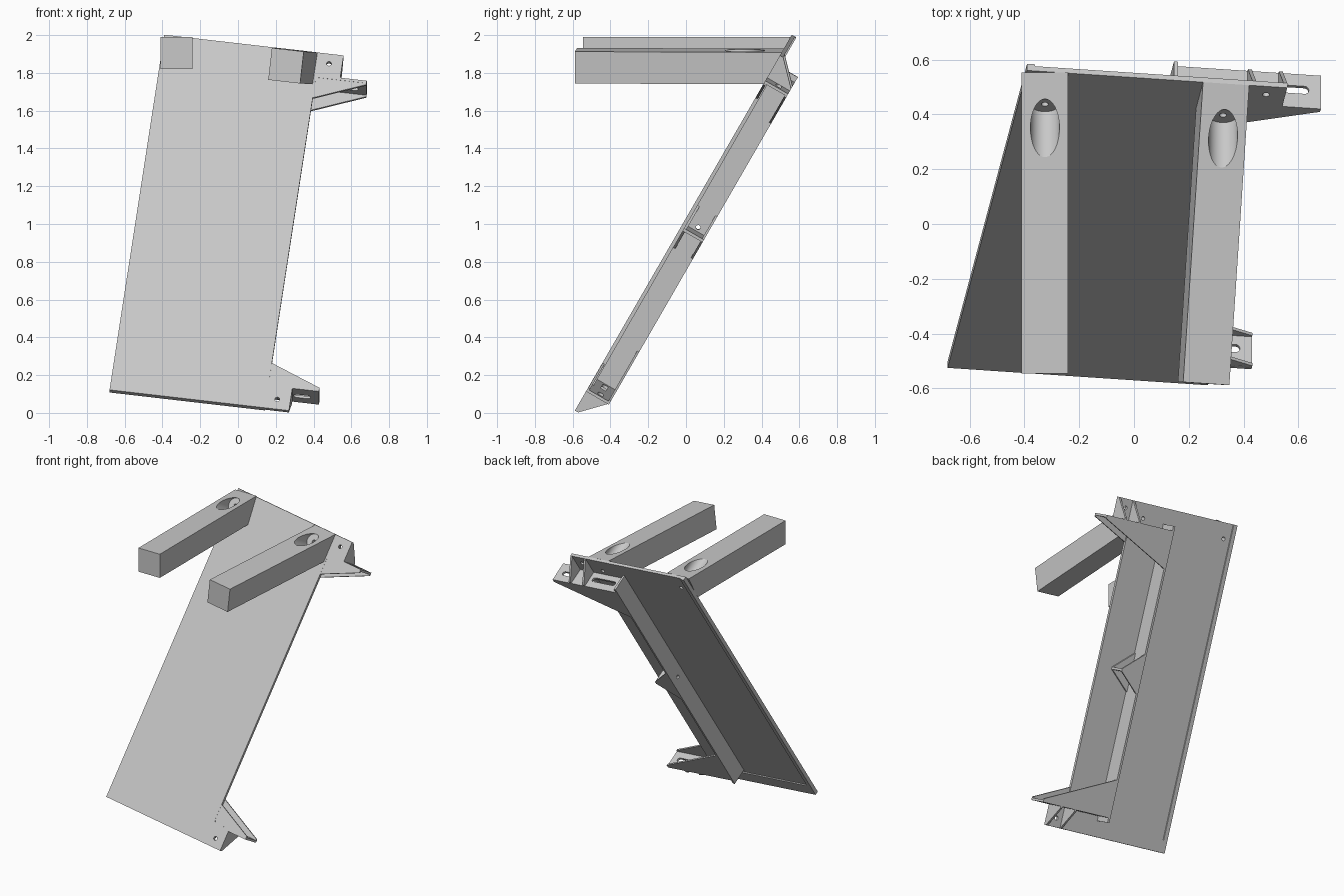
import bpy, bmesh, math
from mathutils import Matrix, Vector

if "Cube" in bpy.data.objects:
    bpy.data.objects.remove(bpy.data.objects["Cube"])

grey = bpy.data.materials.new("light_grey")
grey.use_nodes = True
grey.diffuse_color = (0.58, 0.58, 0.58, 1)
grey.node_tree.nodes["Principled BSDF"].inputs["Base Color"].default_value = (0.58, 0.58, 0.58, 1)

# Panel frame: S runs across, T runs up the slope, N points out of the front
tilt, turn = math.radians(30), math.radians(7.6)
N = Vector((0, -math.cos(tilt), math.sin(tilt)))
slope = Vector((0, math.sin(tilt), math.cos(tilt)))
X = Vector((1, 0, 0))
S = X * math.cos(turn) - slope * math.sin(turn)
T = X * math.sin(turn) + slope * math.cos(turn)
ORIGIN = Vector((-0.68, -0.525, 0.122))
FRAME = Matrix.Translation(ORIGIN) @ Matrix((S, T, N)).transposed().to_4x4()

HEIGHT, WIDTH, EDGE, FLANGE = 2.19, 0.958, 0.83, 0.57
SHEET, DEPTH = 0.012, 0.14


def finish(name, bm, matrix):
    """Turn a bmesh into an object in world space."""
    bm.transform(matrix)
    bmesh.ops.recalc_face_normals(bm, faces=bm.faces)
    mesh = bpy.data.meshes.new(name)
    bm.to_mesh(mesh)
    bm.free()
    mesh.materials.append(grey)
    obj = bpy.data.objects.new(name, mesh)
    bpy.context.collection.objects.link(obj)
    return obj


def prism(name, outline, low, high, axis="n"):
    """Extrude a flat outline along one axis of the panel frame."""
    place = {"n": lambda a, b, c: (a, b, c),
             "t": lambda a, b, c: (a, c, b),
             "s": lambda a, b, c: (c, a, b)}[axis]
    bm = bmesh.new()
    face = bm.faces.new([bm.verts.new(place(a, b, low)) for a, b in outline])
    moved = bmesh.ops.extrude_face_region(bm, geom=[face])["geom"]
    shift = Vector(place(0, 0, high - low))
    bmesh.ops.translate(bm, vec=shift, verts=[v for v in moved if isinstance(v, bmesh.types.BMVert)])
    return finish(name, bm, FRAME)


def rect(a0, b0, a1, b1):
    return [(a0, b0), (a1, b0), (a1, b1), (a0, b1)]


def arc(a, b, radius, start, end, steps=8):
    angles = [math.radians(start + (end - start) * i / steps) for i in range(steps + 1)]
    return [(a + radius * math.cos(q), b + radius * math.sin(q)) for q in angles]


def slot(a0, a1, b, radius):
    return arc(a1, b, radius, -90, 90) + arc(a0, b, radius, 90, 270)


def cut(obj, cutters):
    """Subtract the cutters and keep the result as plain mesh."""
    for c in cutters:
        c.hide_render = True
        mod = obj.modifiers.new("cut", "BOOLEAN")
        mod.operation, mod.solver, mod.object = "DIFFERENCE", "EXACT", c
    graph = bpy.context.evaluated_depsgraph_get()
    mesh = bpy.data.meshes.new_from_object(obj.evaluated_get(graph))
    obj.modifiers.clear()
    obj.data = mesh


def discard(cutters):
    for c in cutters:
        bpy.data.objects.remove(c)


def smooth(obj):
    for o in bpy.context.selected_objects:
        o.select_set(False)
    obj.select_set(True)
    bpy.context.view_layer.objects.active = obj
    bpy.ops.object.shade_smooth_by_angle(angle=math.radians(30))


# Pegs: square bars trimmed flush against the panel, each with a screw bore
def peg(name, front, across, along, opening):
    side, length = 0.17, 1.4
    up = across.cross(along)
    bm = bmesh.new()
    bmesh.ops.create_cube(bm, size=1)
    bmesh.ops.scale(bm, vec=(side, length, side), verts=bm.verts)
    bmesh.ops.translate(bm, vec=(0, length / 2, 0), verts=bm.verts)
    bm.transform(Matrix.Translation(front) @ Matrix((across, along, up)).transposed().to_4x4())
    cutting = bmesh.ops.bisect_plane(bm, geom=bm.verts[:] + bm.edges[:] + bm.faces[:],
                                     plane_co=ORIGIN, plane_no=-N, clear_outer=True)
    bmesh.ops.edgeloop_fill(bm, edges=[e for e in cutting["geom_cut"] if isinstance(e, bmesh.types.BMEdge)])
    obj = finish(name, bm, Matrix())
    a, b, c = FRAME.inverted() @ opening
    bore = prism("bore_cutter", arc(a, b, 0.053, 0, 352.5, 47), c - 0.1, c + 0.2)
    screw = prism("screw_cutter", arc(a, b, 0.013, 0, 345, 23), -0.1, c)
    cut(obj, [bore, screw])
    smooth(obj)
    discard([bore])
    return screw


bar = T * math.sin(tilt) - N * math.cos(tilt)
screws = [peg("left_peg", Vector((-0.325, -0.545, 1.905)), X, Vector((0, 1, 0)), Vector((-0.325, 0.35, 1.99))),
          peg("right_peg", Vector((0.254, -0.582, 1.838)), S, bar, Vector((0.325, 0.31, 1.92)))]

# Panel sheet with a filleted tab at each right-hand corner
tab, fillet = 0.137, 0.045
outline = [(0, 0), (WIDTH, 0), (WIDTH, tab)]
outline += arc(EDGE + fillet, tab + fillet, fillet, 270, 180)
outline += arc(EDGE + fillet, HEIGHT - tab - fillet, fillet, 180, 90)
outline += [(WIDTH, HEIGHT - tab), (WIDTH, HEIGHT), (0, HEIGHT)]
panel = prism("panel", outline, -0.02, 0)
screws += [prism("tab_hole_cutter", arc(0.888, t, 0.013, 0, 345, 23), -0.1, 0.1)
           for t in (0.06, HEIGHT - 0.06)]
cut(panel, screws)
discard(screws)
smooth(panel)

# Thin rails on the back of the panel
prism("left_rail", rect(0, 0, 0.03, HEIGHT), -0.028, -0.02)
prism("bottom_rail", rect(0.03, 0, EDGE, 0.085), -0.028, -0.02)

# Long flange standing off the back, with a hole halfway up
flange = prism("back_flange", rect(0.105, -DEPTH, HEIGHT - 0.105, -0.02), FLANGE - 0.015, FLANGE, "s")
hole = prism("flange_hole_cutter", arc(HEIGHT / 2 + 0.03, -0.08, 0.012, 0, 345, 23), 0.4, 0.7, "s")
cut(flange, [hole])
discard([hole])

# Front and back depth ranges of the triangular bracket webs
layers = {"front": (-SHEET, 0), "back": (-DEPTH, -DEPTH + SHEET)}
TIP = 1.10

for end in ("lower", "upper"):
    def at(t):
        return t if end == "lower" else HEIGHT - t

    # Slotted plate across the end of the flange
    low, high = sorted((at(0.137), at(0.152)))
    plate = prism(end + "_slotted_plate", rect(FLANGE, -DEPTH, TIP, 0), low, high, "t")
    slots = [prism("slot_cutter", slot(a, b, -0.075, 0.016), low - 0.05, high + 0.05, "t")
             for a, b in ((0.63, 0.79), (0.98, 1.04))]
    cut(plate, slots)
    discard(slots)

    # Tapered webs; the front one stops behind the panel sheet
    for layer, (back, front) in layers.items():
        drop = 0.001 if layer == "front" else 0
        prism(f"{end}_{layer}_web",
              [(FLANGE, at(0.145)), (TIP, at(0.145)), (TIP, at(0.16)), (FLANGE, at(0.39))],
              back - drop, front - drop)

    # Pair of gussets behind the tab
    for side, s in (("inner", EDGE), ("outer", WIDTH - 0.014)):
        prism(f"{end}_{side}_gusset",
              [(at(0), -0.02), (at(0.14), -0.02), (at(0.14), -DEPTH), (at(0.125), -DEPTH)],
              s, s + 0.014, "s")

# Small middle bracket
middle, reach = HEIGHT / 2, FLANGE + 0.15
prism("middle_plate", rect(FLANGE, -DEPTH, reach, -0.02), middle - 0.008, middle + 0.008, "t")
for layer, (back, front) in layers.items():
    shift = 0.02 if layer == "front" else 0
    prism(f"middle_{layer}_web",
          [(FLANGE, middle - 0.13), (reach, middle - 0.008), (reach, middle + 0.008), (FLANGE, middle + 0.13)],
          back - shift, front - shift)
